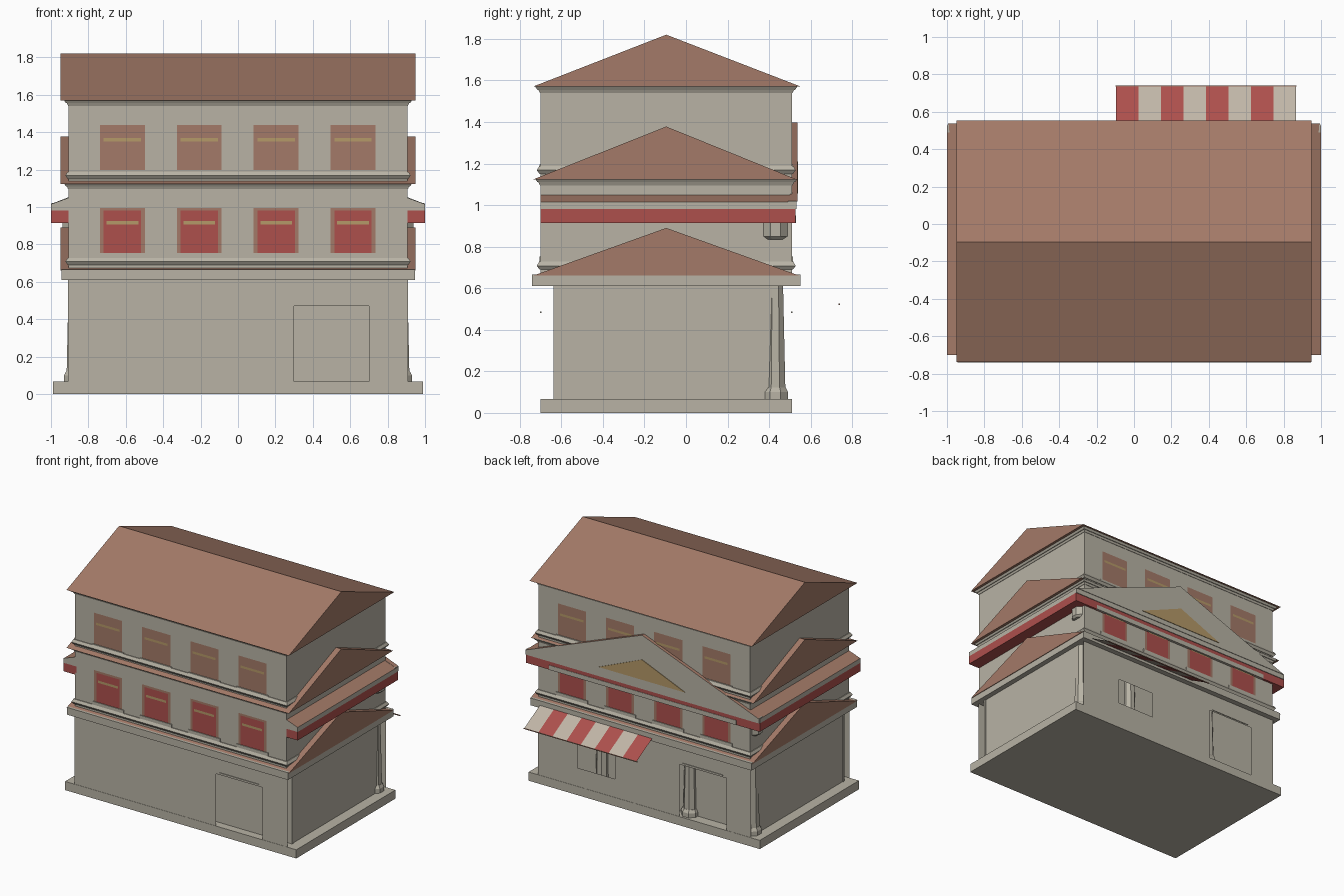
import bpy
import bmesh
import math

if "Cube" in bpy.data.objects:
    bpy.data.objects.remove(bpy.data.objects["Cube"], do_unlink=True)


def material(name, rgb):
    m = bpy.data.materials.new(name)
    m.use_nodes = True
    m.diffuse_color = (*rgb, 1)
    m.node_tree.nodes["Principled BSDF"].inputs["Base Color"].default_value = (*rgb, 1)
    return m


STONE = material("warm grey stone", (0.48, 0.45, 0.375))
BROWN = material("terracotta brown", (0.37, 0.195, 0.138))
RED = material("faded red", (0.42, 0.08, 0.073))
GOLD = material("dull gold", (0.46, 0.32, 0.14))
CREAM = material("awning cream", (0.53, 0.465, 0.385))


def finish(name, bm, *mats):
    mesh = bpy.data.meshes.new(name)
    bm.to_mesh(mesh)
    bm.free()
    for m in mats:
        mesh.materials.append(m)
    ob = bpy.data.objects.new(name, mesh)
    bpy.context.collection.objects.link(ob)


def loft(name, low, high, *mats):
    """Join two matching point loops; a second colour goes on upward faces."""
    bm = bmesh.new()
    a = [bm.verts.new(p) for p in low]
    b = [bm.verts.new(p) for p in high]
    n = len(a)
    bm.faces.new(a)
    bm.faces.new(b)
    for i in range(n):
        j = (i + 1) % n
        bm.faces.new((a[i], a[j], b[j], b[i]))
    bmesh.ops.recalc_face_normals(bm, faces=bm.faces)
    if len(mats) > 1:
        for f in bm.faces:
            f.material_index = int(f.normal.z > 0.5)
    finish(name, bm, *mats)


def rect(x0, x1, y0, y1, z):
    return [(x0, y0, z), (x1, y0, z), (x1, y1, z), (x0, y1, z)]


def box(name, x, y, z, mat):
    loft(name, rect(*x, *y, z[0]), rect(*x, *y, z[1]), mat)


def sheet(name, y, out, xs, zs, mat, holes=()):
    """Thin upright panel facing -y or +y, leaving out the cells inside holes."""
    bm = bmesh.new()
    grid = [[bm.verts.new((x, y, z)) for z in zs] for x in xs]
    for i in range(len(xs) - 1):
        for k in range(len(zs) - 1):
            cx, cz = (xs[i] + xs[i + 1]) / 2, (zs[k] + zs[k + 1]) / 2
            if any(a < cx < b and c < cz < d for a, b, c, d in holes):
                continue
            quad = [grid[i][k], grid[i + 1][k], grid[i + 1][k + 1], grid[i][k + 1]]
            bm.faces.new(quad if out < 0 else quad[::-1])
    finish(name, bm, mat)


def flare(name, z0, z1, out0, out1):
    """Moulding round the upper walls, sloping from one overhang to another."""
    def ring(o, z):
        return rect(-0.905 - o, 0.905 + o, -0.70 - o, 0.51 + o, z)
    loft(name, ring(out0, z0), ring(out1, z1), STONE)


def column(name, x, y, z0, z1, r0, r1):
    def ring(r, z):
        return [(x + r * math.cos(math.pi * (k + 0.5) / 4),
                 y + r * math.sin(math.pi * (k + 0.5) / 4), z) for k in range(8)]
    loft(name, ring(r0, z0), ring(r1, z1), STONE)


def gable_roof(name, z, top, back):
    tri = [(-0.737, z), (back, z), (-0.095, top)]
    loft(name, [(-0.95, *p) for p in tri], [(0.95, *p) for p in tri], BROWN)


# Ground floor: core, with pierced facades standing just in front of it
box("base_slab", (-0.988, 0.988), (-0.70, 0.51), (0, 0.067), STONE)
box("ground_core", (-0.905, 0.905), (-0.63, 0.43), (0.06, 0.62), STONE)
box("front_corner_posts", (-0.91, 0.91), (-0.638, -0.62), (0.06, 0.62), STONE)
sheet("front_facade", -0.698, -1, (-0.91, 0.30, 0.70, 0.91), (0.067, 0.47, 0.615),
      STONE, [(0.30, 0.70, 0, 0.47)])
sheet("back_facade", 0.508, 1, (-0.91, -0.70, -0.30, 0.25, 0.57, 0.91),
      (0.067, 0.21, 0.41, 0.47, 0.615), STONE,
      [(-0.70, -0.30, 0, 0.47), (0.25, 0.57, 0.21, 0.41)])
box("front_lintel", (0.33, 0.67), (-0.703, -0.695), (0.48, 0.488), STONE)
box("back_lintel", (-0.67, -0.33), (0.505, 0.513), (0.48, 0.488), STONE)

# Columns behind the back facade
for name, x in (("left", 0.868), ("right", -0.868), ("door", -0.34), ("window", 0.41)):
    column(name + "_column_foot", x, 0.43, 0.067, 0.10, 0.067, 0.067)
    column(name + "_column_collar", x, 0.43, 0.10, 0.122, 0.067, 0.054)
    column(name + "_column_shaft", x, 0.43, 0.12, 0.62, 0.052, 0.04)

# Eaves, roofs and upper storeys
box("ground_eave", (-0.945, 0.945), (-0.74, 0.55), (0.61, 0.666), STONE)
gable_roof("lower_roof", 0.66, 0.89, 0.547)
box("middle_walls", (-0.905, 0.905), (-0.70, 0.51), (0.66, 1.12), STONE)
gable_roof("middle_roof", 1.123, 1.378, 0.534)
box("upper_walls", (-0.905, 0.905), (-0.70, 0.51), (1.12, 1.57), STONE)
gable_roof("top_roof", 1.57, 1.82, 0.553)
for name, z in (("middle", 0.69), ("upper", 1.15)):
    flare(name + "_belt_lower", z, z + 0.018, 0.005, 0.018)
    flare(name + "_belt_upper", z + 0.018, z + 0.038, 0.018, 0.006)
for name, z in (("middle", 1.095), ("top", 1.54)):
    flare(name + "_cornice_lower", z, z + 0.015, 0.003, 0.01)
    flare(name + "_cornice_upper", z + 0.015, z + 0.03, 0.015, 0.025)

# Windows on the front and back of both upper storeys
for side, wall, out in (("front", -0.70, -1), ("back", 0.51, 1)):
    def plate(name, x, half, z, lift, mat):
        sheet(side + name, wall + out * lift, out, (x - half, x + half), z, mat)
    for k in range(4):
        x = -0.618 + 0.411 * k
        for level, z, pane in (("middle", 0.755, RED), ("upper", 1.198, BROWN)):
            tag = "_" + level + "_window_"
            plate(tag + "frame", x, 0.12, (z, z + 0.24), 0.002, BROWN)
            if pane == RED:
                plate(tag + "pane", x, 0.10, (z, z + 0.225), 0.004, RED)
            plate(tag + "bar", x, 0.085 if pane == RED else 0.10,
                  (z + 0.152, z + 0.170), 0.006, GOLD)
            ys = sorted((wall - out * 0.01, wall + out * 0.006))
            box(side + tag + "sill", (x - 0.135, x + 0.135), ys, (z - 0.035, z - 0.002), STONE)

# Red canopy wrapping the sides and back
for name, s in (("left", 1), ("right", -1)):
    box(name + "_canopy_band", sorted((s * 0.89, s)), (-0.70, 0.527), (0.915, 0.98), RED)
    hood = [(s * 0.89, 0.98), (s, 0.98), (s, 1.015), (s * 0.89, 1.055)]
    loft(name + "_canopy_top", [(x, -0.70, z) for x, z in hood],
         [(x, 0.527, z) for x, z in hood], STONE, BROWN)
    column(name + "_canopy_bracket", s * 0.882, 0.43, 0.85, 0.915, 0.062, 0.062)
    column(name + "_canopy_bracket_tip", s * 0.882, 0.43, 0.835, 0.85, 0.045, 0.062)
box("back_canopy_band", (-0.995, 0.995), (0.49, 0.527), (0.915, 0.98), RED)
box("back_canopy_trim", (-0.80, 0.80), (0.50, 0.530), (0.915, 0.95), STONE)
box("back_canopy_rail", (-0.998, 0.998), (0.49, 0.532), (0.98, 1.02), STONE)


# Back pediment with a gold panel
def triangle(name, half, z0, z1, y0, y1, *mats):
    pts = [(-half, z0), (half, z0), (0, z1)]
    loft(name, [(x, y0, z) for x, z in pts], [(x, y1, z) for x, z in pts], *mats)


tilt = 0.38  # gable slope is shallow, so its top edges count as upward faces
triangle("pediment", 0.995, 1.018, 1.018 + tilt, 0.50, 0.536, STONE, BROWN)
triangle("pediment_panel", 0.37, 1.055, 1.21, 0.53, 0.540, GOLD)

# Striped awning sheet with a thin front rod
bm = bmesh.new()
for k in range(8):
    x0, x1 = -0.095 + 0.12 * k, -0.095 + 0.12 * (k + 1)
    f = bm.faces.new([bm.verts.new(p) for p in (
        (x0, 0.738, 0.525), (x1, 0.738, 0.525), (x1, 0.55, 0.63), (x0, 0.55, 0.63))])
    f.normal_update()
    if f.normal.z < 0:
        f.normal_flip()
    f.material_index = k % 2
finish("striped_awning", bm, RED, CREAM)
box("awning_rod", (-0.10, 0.87), (0.734, 0.741), (0.52, 0.526), BROWN)
